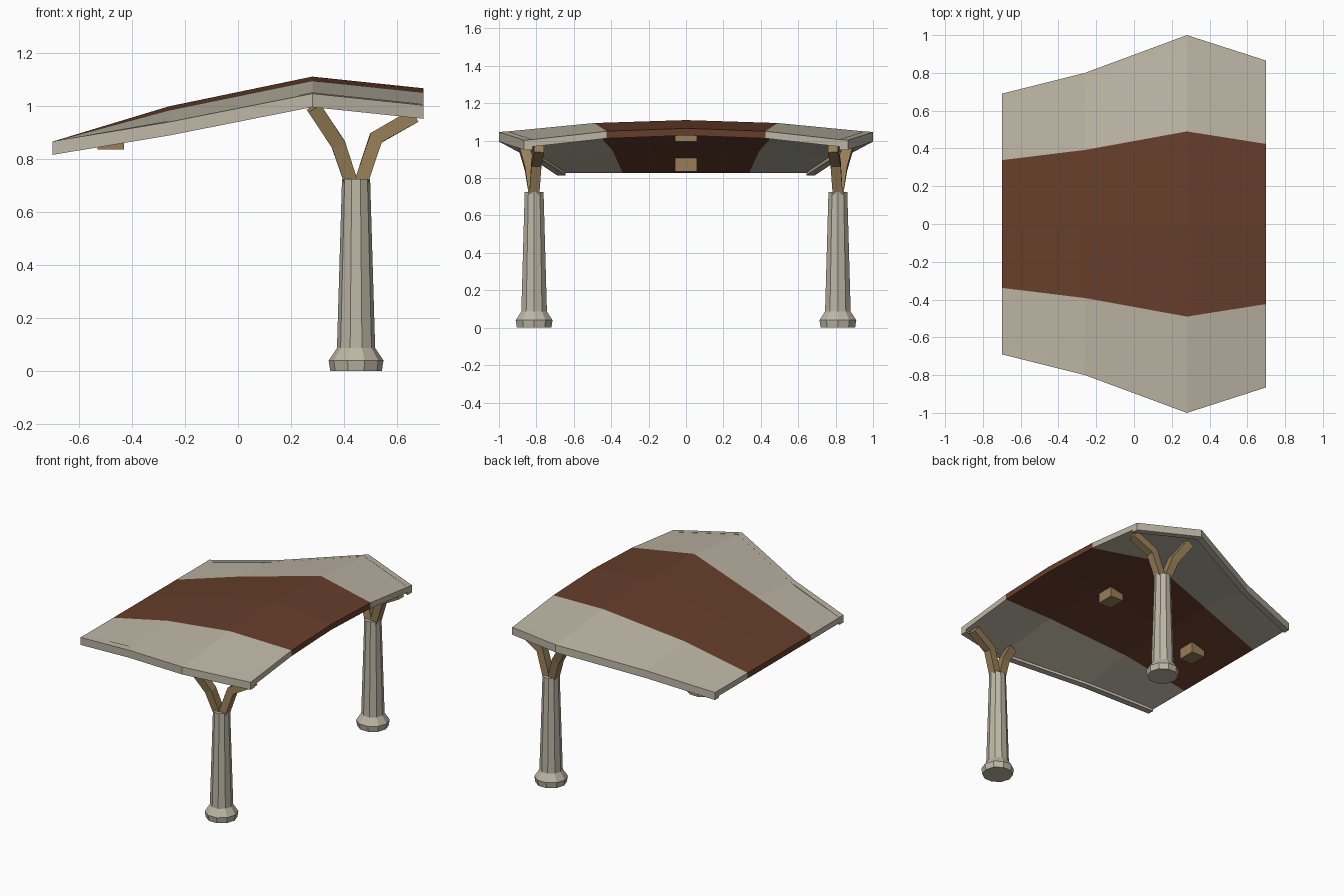
import bpy, bmesh, math
from mathutils import Vector

if "Cube" in bpy.data.objects:
    bpy.data.objects.remove(bpy.data.objects["Cube"])


def material(name, rgb):
    m = bpy.data.materials.new(name)
    m.diffuse_color = (*rgb, 1)
    m.use_nodes = True
    m.node_tree.nodes["Principled BSDF"].inputs["Base Color"].default_value = m.diffuse_color
    return m


STONE = material("pale stone", (0.51, 0.47, 0.375))
BROWN = material("dark brown", (0.135, 0.048, 0.024))
WOOD = material("tan wood", (0.31, 0.21, 0.095))


def loft(name, rings, mats, pick=None):
    """Skin a list of equal-length rings into a closed solid."""
    bm = bmesh.new()
    rows = [[bm.verts.new(p) for p in r] for r in rings]
    n = len(rows[0])
    for a, b in zip(rows, rows[1:]):
        for i in range(n):
            j = (i + 1) % n
            bm.faces.new((a[i], a[j], b[j], b[i]))
    bm.faces.new(rows[0][::-1])
    bm.faces.new(rows[-1])
    bmesh.ops.recalc_face_normals(bm, faces=bm.faces)
    if pick:
        for f in bm.faces:
            f.material_index = pick(f)
    me = bpy.data.meshes.new(name)
    bm.to_mesh(me)
    bm.free()
    for m in mats:
        me.materials.append(m)
    ob = bpy.data.objects.new(name, me)
    bpy.context.collection.objects.link(ob)
    return ob


# roof stations: x, half width, crest height, drop from crest to edge
STATIONS = [(-0.70, 0.69, 0.865, 0.0), (-0.26, 0.80, 0.998, 0.06),
            (0.28, 1.0, 1.11, 0.065), (0.70, 0.865, 1.066, 0.065)]
THICK, SPLIT = 0.038, 0.49


def roof_strip(name, fractions, mat):
    rings = []
    for x, w, z, d in STATIONS:
        top = [Vector((x, f * w, z - d * f * f)) for f in fractions]
        rings.append(top + [p - Vector((0, 0, THICK)) for p in reversed(top)])
    loft(name, rings, [mat])


# roof: brown middle band and pale sides
roof_strip("roof_middle", (-SPLIT, 0, SPLIT), BROWN)

for s, side in ((-1, "front"), (1, "back")):
    roof_strip("roof_" + side, (s * SPLIT, s), STONE)

    # rim beam along the roof edge
    rim = []
    for x, w, z, d in STATIONS:
        e, y0, y1 = z - d + 0.001, s * w, s * (w - 0.045)
        rim.append([(x, y0, e), (x, y1, e + 0.1 * d / 0.065 * 0.045),
                    (x, y1, e - 0.051), (x, y0, e - 0.051)])
    loft("rim_" + side, rim, [STONE])

    # ten-sided column with flared foot
    column = []
    for r, z in ((0.097, 0), (0.1035, 0.04), (0.072, 0.087), (0.053, 0.725)):
        column.append([(0.445 + r * math.cos(i * math.tau / 10),
                        s * 0.812 + r * math.sin(i * math.tau / 10), z)
                       for i in range(10)])
    loft("column_" + side, column, [STONE])

    # forked wooden brackets
    forks = {
        "inner": [(0.43, 0.812, 0.70), (0.378, 0.835, 0.855), (0.285, 0.875, 0.995)],
        "outer": [(0.46, 0.812, 0.70), (0.52, 0.80, 0.879), (0.665, 0.785, 0.962)],
    }
    for label, pts in forks.items():
        pts = [Vector((x, s * y, z)) for x, y, z in pts]
        dirs = [(b - a).normalized() for a, b in zip(pts, pts[1:])]
        tangents = [Vector((0, 0, 1)), (dirs[0] + dirs[1]).normalized(), dirs[1]]
        rings = []
        for p, t in zip(pts, tangents):
            u = Vector((0, 1, 0)).cross(t).normalized() * 0.027
            v = t.cross(u).normalized() * 0.027
            rings.append([p + u + v, p - u + v, p - u - v, p + u - v])
        loft(f"bracket_{label}_{side}", rings, [WOOD])

# small wooden blocks hanging under the roof
for label, x, z0, z1 in (("low", -0.48, 0.835, 0.91), ("high", 0.19, 0.995, 1.065)):
    loft("block_" + label,
         [[(x + a * 0.05, b * 0.06, z) for a, b in ((-1, -1), (1, -1), (1, 1), (-1, 1))]
          for z in (z0, z1)], [WOOD])
